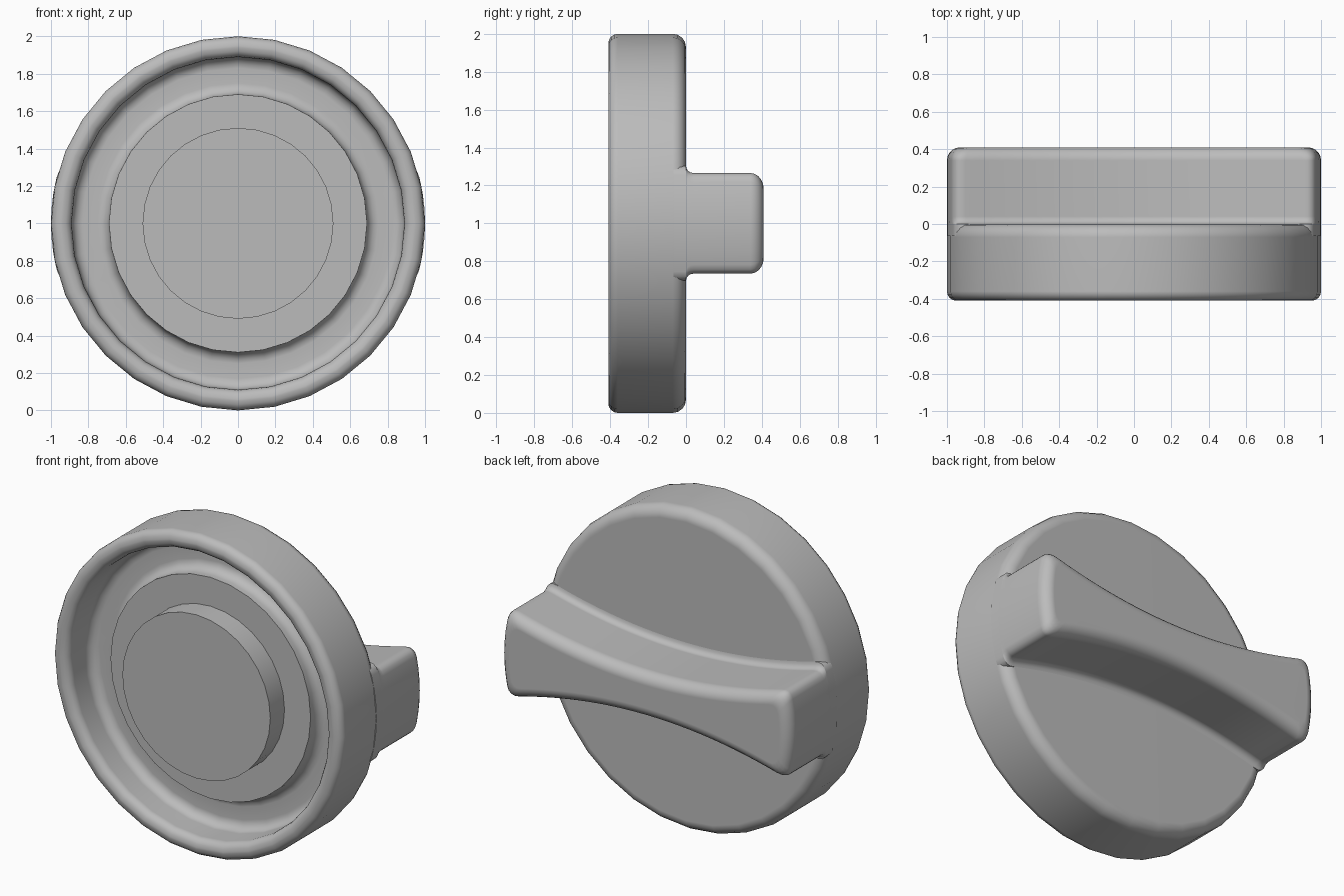
import bpy, bmesh, math

cube = bpy.data.objects.get("Cube")
if cube:
    bpy.data.objects.remove(cube, do_unlink=True)

grey = bpy.data.materials.new("plain_grey")
grey.use_nodes = True
grey.diffuse_color = (0.5, 0.5, 0.5, 1)
grey.node_tree.nodes["Principled BSDF"].inputs["Base Color"].default_value = (0.5, 0.5, 0.5, 1)


def arc(cx, cy, r, start, end, steps=4):
    """Points on a circular arc, angles in degrees."""
    angles = [math.radians(start + (end - start) * i / steps) for i in range(steps + 1)]
    return [(cx + r * math.cos(a), cy + r * math.sin(a)) for a in angles]


def loft(name, loops):
    """Skin a stack of equal-length loops and cap both ends."""
    bm = bmesh.new()
    rings = [[bm.verts.new(p) for p in loop] for loop in loops]
    n = len(rings[0])
    for a, b in zip(rings, rings[1:]):
        for i in range(n):
            j = (i + 1) % n
            bm.faces.new((a[i], a[j], b[j], b[i]))
    bm.faces.new(rings[0])
    bm.faces.new(rings[-1])
    bmesh.ops.recalc_face_normals(bm, faces=bm.faces)
    mesh = bpy.data.meshes.new(name)
    bm.to_mesh(mesh)
    bm.free()
    mesh.materials.append(grey)
    obj = bpy.data.objects.new(name, mesh)
    bpy.context.collection.objects.link(obj)
    bpy.ops.object.select_all(action="DESELECT")
    obj.select_set(True)
    bpy.context.view_layer.objects.active = obj
    bpy.ops.object.shade_smooth_by_angle(angle=math.radians(40))
    weighted = obj.modifiers.new("flat_face_normals", "WEIGHTED_NORMAL")
    weighted.keep_sharp = True
    return obj


def circle(r, y, sides=32):
    turns = [2 * math.pi * i / sides for i in range(sides)]
    return [(r * math.cos(t), y, 1 + r * math.sin(t)) for t in turns]


# Round body: central plug, raised boss, groove, rounded rim, flat back
FRONT, STEP, FLOOR = -0.41, -0.27, -0.18
profile = [(0.51, FRONT), (0.51, STEP), (0.69, STEP)]
profile += arc(0.75, FLOOR - 0.06, 0.06, 180, 90)
profile += arc(0.83, FLOOR - 0.06, 0.06, 90, 0)
profile += arc(0.94, FRONT + 0.05, 0.05, 180, 270)
profile += arc(0.95, FRONT + 0.05, 0.05, 270, 360)
profile += arc(0.93, -0.07, 0.07, 0, 90)
loft("knob_body", [circle(r, y) for r, y in profile])


def grip_outline(grow, radius, y):
    """Waisted bar outline with ends that follow the round body."""
    width = lambda x: 0.14 + 0.15 * x * x + grow
    end_x = radius
    for _ in range(20):
        end_x = math.sqrt(radius ** 2 - width(end_x) ** 2)
    corner = (end_x, width(end_x))
    side_x = end_x - 0.06
    tip_z = corner[1] - 0.06
    quarter = [(side_x * i / 12, width(side_x * i / 12)) for i in range(1, 13)]
    start, stop = quarter[-1], (math.sqrt(radius ** 2 - tip_z ** 2), tip_z)
    for t in (0.25, 0.5, 0.75):
        quarter.append(tuple((1 - t) ** 2 * a + 2 * t * (1 - t) * c + t * t * b
                             for a, c, b in zip(start, corner, stop)))
    for f in (1, 0.67, 0.33):
        quarter.append((math.sqrt(radius ** 2 - (tip_z * f) ** 2), tip_z * f))
    # Mirror the quarter around both axes
    half = [(0, width(0))] + quarter + [(radius, 0)] + [(x, -z) for x, z in reversed(quarter)]
    full = half + [(-x, -z) for x, z in half]
    return [(x, y, 1 + z) for x, z in full]


# Grip bar: flared foot, straight sides, rounded back edge
layers = [(0.04, 1.0, -0.065)]
layers += [(g, 1.0, y) for g, y in arc(0.04, 0.04, 0.04, 270, 180)]
layers += [(g, 1 + g, y) for g, y in arc(-0.07, 0.34, 0.07, 0, 90, 5)]
loft("grip_bar", [grip_outline(*layer) for layer in layers])
